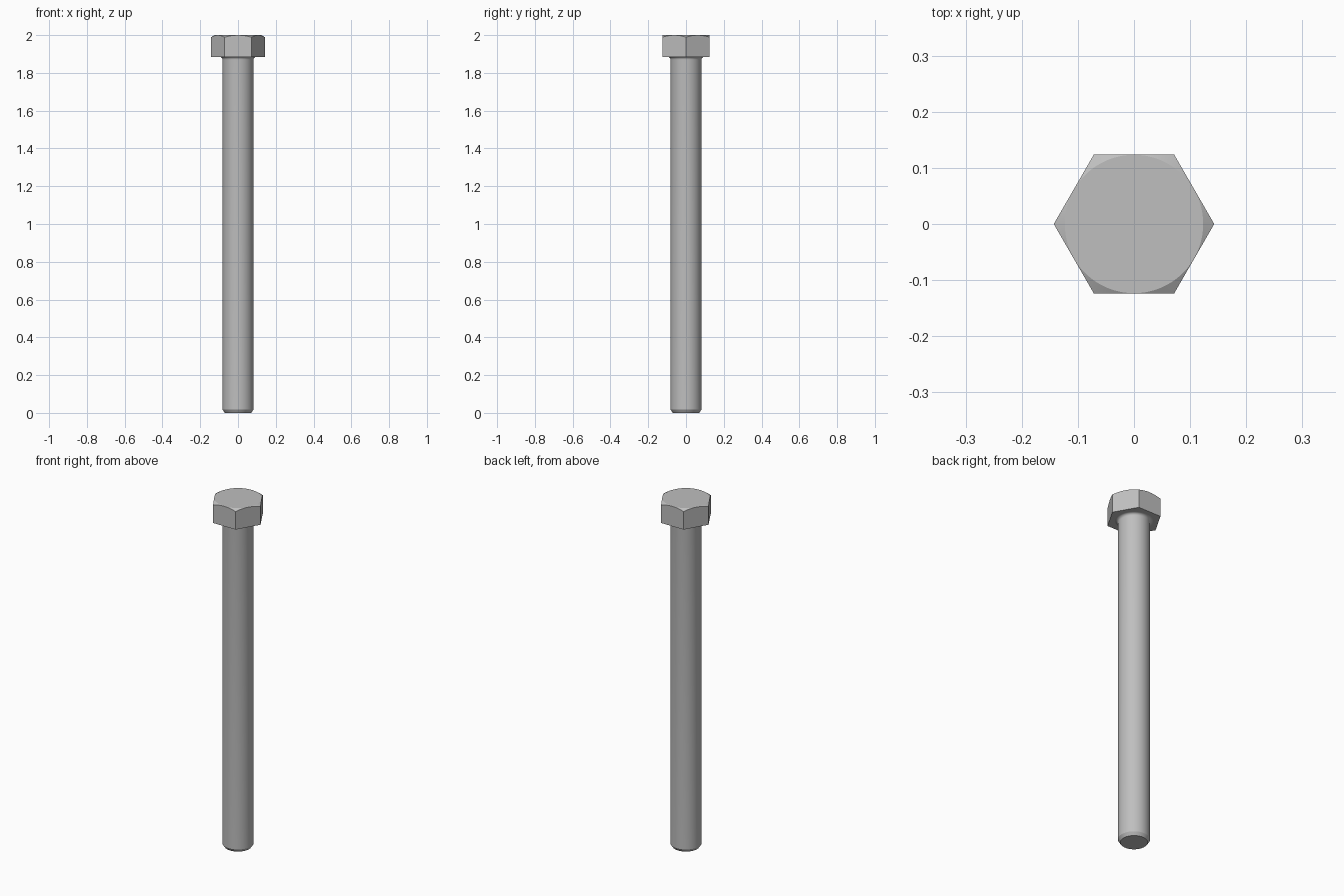
import bpy
import bmesh
import math

cube = bpy.data.objects.get("Cube")
if cube:
    bpy.data.objects.remove(cube, do_unlink=True)

HEAD_BOTTOM, TOP = 1.885, 2.0
CORNER = 0.143
FLAT = CORNER * math.cos(math.pi / 6)
SHAFT = 0.082
FILLET = 0.015

steel = bpy.data.materials.new("steel grey")
steel.use_nodes = True
colour = (0.52, 0.52, 0.52, 1)
steel.diffuse_color = colour
steel.node_tree.nodes["Principled BSDF"].inputs["Base Color"].default_value = colour


def lathe(name, profile, sides):
    """Revolve (radius, height) points about z and cap both ends."""
    bm = bmesh.new()
    rings = []
    for r, z in profile:
        rings.append([bm.verts.new((r * math.cos(a), r * math.sin(a), z))
                      for a in (math.tau * i / sides for i in range(sides))])
    for low, high in zip(rings, rings[1:]):
        for i in range(sides):
            j = (i + 1) % sides
            bm.faces.new((low[i], low[j], high[j], high[i]))
    bm.faces.new(rings[0][::-1])
    bm.faces.new(rings[-1])
    mesh = bpy.data.meshes.new(name)
    bm.to_mesh(mesh)
    bm.free()
    mesh.materials.append(steel)
    obj = bpy.data.objects.new(name, mesh)
    bpy.context.collection.objects.link(obj)
    return obj


def activate(obj):
    bpy.ops.object.select_all(action="DESELECT")
    obj.select_set(True)
    bpy.context.view_layer.objects.active = obj


# Hexagonal head, its top corners trimmed by a 30 degree cone
head = lathe("hex_head", [(CORNER, HEAD_BOTTOM), (CORNER, TOP)], 6)
rim = FLAT - 0.0005
depth = 0.05
cone = lathe("chamfer_cone", [(0.3, HEAD_BOTTOM - 0.1),
                              (rim + depth / math.tan(math.pi / 6), TOP - depth),
                              (rim, TOP)], 96)
trim = head.modifiers.new("chamfer", "BOOLEAN")
trim.operation = "INTERSECT"
trim.solver = "EXACT"
trim.object = cone
activate(head)
bpy.ops.object.modifier_apply(modifier=trim.name)
bpy.data.objects.remove(cone, do_unlink=True)
bpy.ops.object.shade_smooth_by_angle(angle=math.radians(15))

# Shank with a chamfered tip and a fillet under the head
profile = [(0.07, 0), (SHAFT, 0.018)]
for i in range(7):
    a = math.pi / 2 * i / 6
    profile.append((SHAFT + FILLET * (1 - math.cos(a)),
                    HEAD_BOTTOM - FILLET * (1 - math.sin(a))))
shank = lathe("shank", profile, 64)
activate(shank)
bpy.ops.object.shade_smooth_by_angle(angle=math.radians(25))
